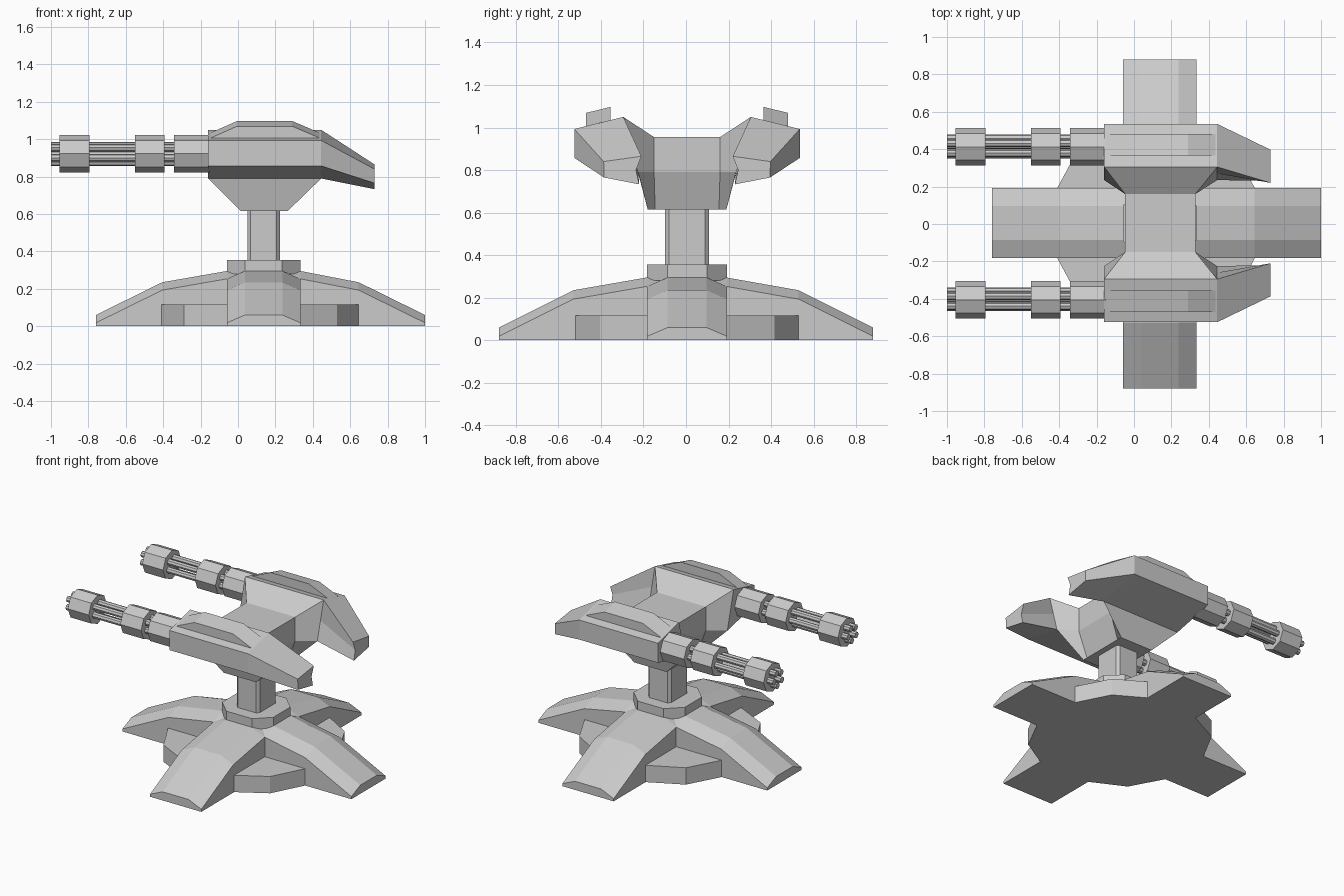
import bpy, bmesh
from math import cos, sin, pi, radians

if "Cube" in bpy.data.objects:
    bpy.data.objects.remove(bpy.data.objects["Cube"])

CX, CY = 0.137, 0.005   # turret axis


def loft(name, rings):
    """Skin a list of equal-length closed rings and cap both ends."""
    bm = bmesh.new()
    rows = [[bm.verts.new(p) for p in ring] for ring in rings]
    n = len(rows[0])
    for a, b in zip(rows, rows[1:]):
        for i in range(n):
            j = (i + 1) % n
            bm.faces.new((a[i], a[j], b[j], b[i]))
    bm.faces.new(rows[0])
    bm.faces.new(rows[-1])
    bmesh.ops.recalc_face_normals(bm, faces=bm.faces)
    me = bpy.data.meshes.new(name)
    bm.to_mesh(me)
    bm.free()
    ob = bpy.data.objects.new(name, me)
    bpy.context.collection.objects.link(ob)
    return ob


def prism(name, outline, z0, z1):
    return loft(name, [[(x, y, z) for x, y in outline] for z in (z0, z1)])


def cut_rect(hx, hy, cx, cy):
    """Rectangle with cut corners, centred on the turret axis."""
    return [(CX + x, CY + y) for x, y in (
        (-hx, -hy + cy), (-hx + cx, -hy), (hx - cx, -hy), (hx, -hy + cy),
        (hx, hy - cy), (hx - cx, hy), (-hx + cx, hy), (-hx, hy - cy))]


def rod(name, x0, x1, y, z, r, n, turn=0.0):
    ring = [(y + r * cos(2 * pi * i / n + turn), z + r * sin(2 * pi * i / n + turn))
            for i in range(n)]
    return loft(name, [[(x, a, b) for a, b in ring] for x in (x0, x1)])


# Crossed legs of the base
def leg_ring(hw, h):
    return [(-hw, 0), (-hw, h - 0.042), (-hw + 0.097, h),
            (hw - 0.097, h), (hw, h - 0.042), (hw, 0)]


heights = (0.06, 0.235, 0.295, 0.295, 0.235, 0.06)
loft("base_legs_side", [[(x, CY + w, z) for w, z in leg_ring(0.188, h)]
     for x, h in zip((-0.76, -0.405, -0.06, 0.335, 0.645, 1.0), heights)])
loft("base_legs_front_back", [[(CX + w, y, z) for w, z in leg_ring(0.197, h)]
     for y, h in zip((-0.88, -0.53, -0.185, 0.19, 0.53, 0.88), heights)])

# Low plate filling the corners between legs
half = [(-0.41, 0.188), (-0.29, 0.41), (-0.06, 0.525),
        (0.335, 0.525), (0.53, 0.41), (0.645, 0.188)]
prism("base_plate", [(x, CY + y) for x, y in half] +
      [(x, CY - y) for x, y in reversed(half)], 0, 0.117)

# Collar and column
prism("collar", cut_rect(0.197, 0.188, 0.098, 0.095), 0.28, 0.355)
prism("column", cut_rect(0.087, 0.103, 0.017, 0.018), 0.34, 0.63)


# Head: narrow waist flaring up to the pods
def head_ring(s, y, dx0, dx1, top):
    (yt, ym, yb) = y
    return [(dx0, CY + s * yt, top), (dx1, CY + s * yt, top), (dx1, CY + s * ym, 0.79),
            (0.265, CY + s * yb, 0.615), (0.015, CY + s * yb, 0.615), (dx0, CY + s * ym, 0.79)]


outer, inner = (0.30, 0.23, 0.185), (0.155, 0.155, 0.15)
loft("head", [head_ring(-1, outer, -0.16, 0.445, 1.05),
              head_ring(-1, inner, -0.047, 0.328, 0.955),
              head_ring(1, inner, -0.047, 0.328, 0.955),
              head_ring(1, outer, -0.16, 0.445, 1.05)])

# Pods with drooping tails, and the raised ridge on each
body = [(0.30, 1.05), (0.53, 0.993), (0.53, 0.857), (0.23, 0.79), (0.265, 0.92)]
tail = [(0.215, 0.865), (0.392, 0.84), (0.39, 0.765), (0.225, 0.733), (0.24, 0.80)]
ridge = [(-0.15, 0.98), (-0.15, 1.033), (-0.005, 1.097),
         (0.29, 1.097), (0.435, 1.035), (0.435, 0.98)]
for side, s in (("left", 1), ("right", -1)):
    loft("pod_" + side, [[(x, CY + s * y, z) for y, z in sec]
         for x, sec in ((-0.16, body), (0.445, body), (0.73, tail))])
    loft("ridge_" + side, [[(x, CY + s * y, z - dz) for x, z in ridge]
         for y, dz in ((0.36, 0), (0.475, 0.028))])

# Rotary guns: octagonal drums threaded by five barrels
for side, gy in (("left", 0.412), ("right", -0.405)):
    gz = 0.923
    for i, (x0, x1) in enumerate(((-0.955, -0.795), (-0.552, -0.392), (-0.343, -0.15))):
        rod(f"gun_drum_{side}_{i + 1}", x0, x1, gy, gz, 0.1, 8)
    for i in range(5):
        a = radians(65 + 72 * i)
        rod(f"gun_barrel_{side}_{i + 1}", -1.0, -0.2,
            gy + 0.046 * cos(a), gz + 0.046 * sin(a), 0.021, 8)
